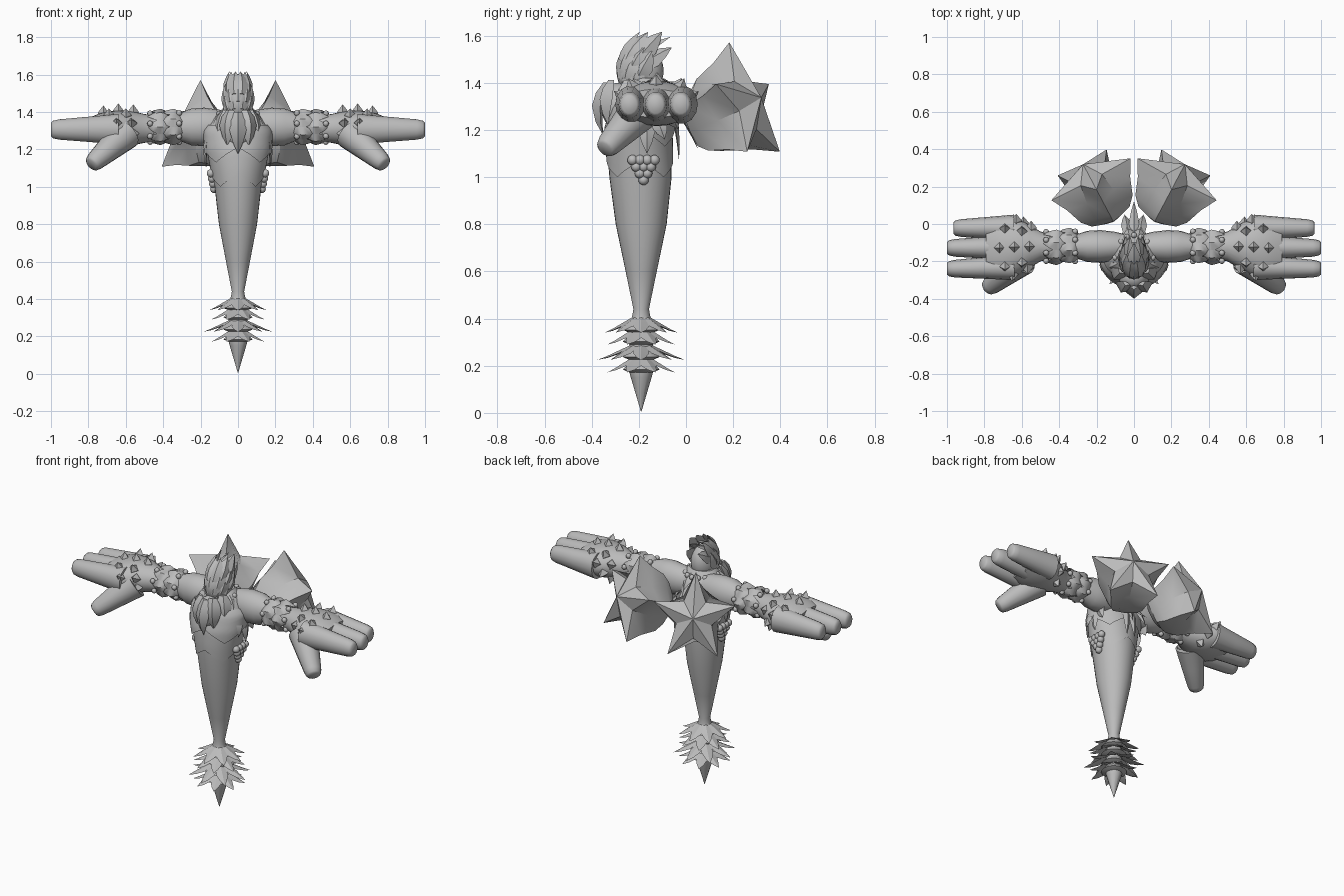
import bpy, bmesh, math
from math import sin, cos, pi, radians
from mathutils import Vector as V, Matrix

cube = bpy.data.objects.get("Cube")
if cube:
    bpy.data.objects.remove(cube)

grey = bpy.data.materials.new("plain_grey")
grey.use_nodes = True
COLOUR = (0.5, 0.5, 0.5, 1)
grey.diffuse_color = COLOUR
grey.node_tree.nodes["Principled BSDF"].inputs["Base Color"].default_value = COLOUR


def finish(name, bm, mirror=False, smooth=40):
    """Turn a bmesh into a shaded object, optionally mirrored across x."""
    bmesh.ops.recalc_face_normals(bm, faces=bm.faces)
    me = bpy.data.meshes.new(name)
    bm.to_mesh(me)
    bm.free()
    me.materials.append(grey)
    ob = bpy.data.objects.new(name, me)
    bpy.context.collection.objects.link(ob)
    if mirror:
        ob.modifiers.new("Mirror", 'MIRROR').use_mirror_merge = False
    bpy.ops.object.select_all(action='DESELECT')
    ob.select_set(True)
    bpy.context.view_layer.objects.active = ob
    if smooth:
        bpy.ops.object.shade_smooth_by_angle(angle=radians(smooth))


def loft(bm, rings, caps=True):
    """Skin a list of equal-length point loops."""
    loops = [[bm.verts.new(p) for p in r] for r in rings]
    n = len(loops[0])
    for a, b in zip(loops, loops[1:]):
        for i in range(n):
            j = (i + 1) % n
            bm.faces.new((a[i], a[j], b[j], b[i]))
    if caps:
        bm.faces.new(loops[0])
        bm.faces.new(loops[-1])


def ellipse(c, u, v, n=20):
    return [V(c) + V(u) * cos(2 * pi * i / n) + V(v) * sin(2 * pi * i / n) for i in range(n)]


def ball(bm, c, r, seg=12):
    m = Matrix.Translation(c) @ Matrix.Diagonal((*(r if isinstance(r, tuple) else (r, r, r)), 1))
    bmesh.ops.create_uvsphere(bm, u_segments=seg, v_segments=seg * 2 // 3, radius=1, matrix=m)


def leaf(bm, base, tip, out, w, th, curl=0.0):
    """Pointed, ridged leaf; positive curl flares the tip, negative bows it outwards."""
    base, tip, out = V(base), V(tip), V(out)
    d = tip - base
    side = d.cross(out).normalized()
    up = side.cross(d).normalized()
    rings = []
    for t, s in ((0, .45), (.2, .85), (.45, 1), (.75, .58), (1, .01)):
        c = base + d * t + up * curl * (t * t - t)
        rings.append([c - side * w * s, c + up * th * s, c + side * w * s, c - up * th * s * .4])
    loft(bm, rings)


def interp(table, t):
    """Linear lookup in rows sorted by their first value."""
    for a, b in zip(table, table[1:]):
        if t <= b[0]:
            k = max(0, (t - a[0]) / (b[0] - a[0]))
            return [p + (q - p) * k for p, q in zip(a[1:], b[1:])]
    return table[-1][1:]


# Tapering body: height, half width, half depth, centre y
CY = -0.19
BODY = [(.40, .04, .04, CY), (.44, .033, .033, CY), (.6, .064, .066, CY), (.8, .102, .108, CY),
        (1.0, .125, .132, -.193), (1.1, .142, .136, -.197), (1.2, .163, .136, -.197),
        (1.3, .172, .13, -.18), (1.38, .12, .1, -.165), (1.42, .08, .07, -.17)]


def body_point(z, a, grow=1.0):
    rx, ry, cy = interp(BODY, z)
    return V((rx * grow * cos(a), cy + ry * grow * sin(a), z))


bm = bmesh.new()
loft(bm, [[body_point(r[0], 2 * pi * i / 32) for i in range(32)] for r in BODY])
finish("body", bm)

# Layered collar, its zigzag hem flaring slightly away from the body
bm = bmesh.new()
for hem, drop, grow in ((1.07, .07, 1.05), (1.21, .08, 1.11)):
    rows = []
    for t in range(9):
        row = []
        for i in range(48):
            low = hem - drop * abs((i % 12) - 6) / 6
            row.append(body_point(low + (1.33 - low) * t / 8, 2 * pi * (i + 6) / 48 - pi / 2,
                                  grow - .04 * t / 8))
        rows.append(row)
    loft(bm, [[p * 1 for p in r] for r in rows], caps=False)
finish("collar", bm)

# Grape clusters on the hips
bm = bmesh.new()
for row in range(4):
    for k in range(4 - row):
        ball(bm, (.145 - row * .006, -.18 + (k - (3 - row) / 2) * .031, 1.072 - row * .028), .022)
finish("hip_grapes", bm, True)

# Tail tip and its flared tiers of leaves
bm = bmesh.new()
TAIL = ((.43, .033), (.37, .05), (.3, .05), (.24, .05), (.19, .055), (.15, .044), (.005, .001))
loft(bm, [ellipse((0, CY, z), (r, 0, 0), (0, r, 0), 12) for z, r in TAIL])
finish("tail_tip", bm)
bm = bmesh.new()
for tier, (z, r) in enumerate(((.34, .155), (.29, .155), (.225, .185), (.172, .155))):
    loft(bm, [ellipse((0, CY, z + h), (q, 0, 0), (0, q, 0), 16)
              for h, q in ((.075, .034), (.04, .052), (.012, .078), (.0, .05))])
    for i in range(8):
        a = 2 * pi * (i + .5 * (tier % 2)) / 8
        o = V((cos(a), sin(a), 0))
        c = V((0, CY, z))
        leaf(bm, c + o * .03 + V((0, 0, .065)), c + o * r, o * .3 + V((0, 0, 1)), .034, .01, .035)
finish("tail_leaves", bm, smooth=30)

# Head and the bulging face below it
bm = bmesh.new()
ball(bm, (0, -.195, 1.45), (.075, .10, .115), 24)
ball(bm, (0, -.285, 1.30), (.08, .075, .1), 24)
finish("head", bm)

# Swept-back crest leaves covering the head, closing towards a point
bm = bmesh.new()
for row in range(4):
    z = 1.375 + row * .04
    k = math.sqrt(1 - ((z - 1.45) / .125) ** 2)
    for i in range(5 + row % 2):
        a = -pi / 2 + (i - 2 - .5 * (row % 2)) * .62
        o = V((cos(a), sin(a), .25))
        p = V((.066 * k * cos(a), -.205 + .085 * k * sin(a), z))
        tip = p + V((-p.x * .2 * row, .045 + .02 * row, .115)) + o * .022
        leaf(bm, p, tip, o, .042, .02, -.01)
leaf(bm, (0, -.28, 1.48), (0, -.1, 1.605), (0, -.5, 1), .045, .02, -.05)
for s in (-1, 1):
    leaf(bm, (s * .035, -.25, 1.48), (s * .02, -.065, 1.595), (s * .5, -.5, 1), .04, .018, -.03)
    leaf(bm, (s * .05, -.2, 1.46), (s * .04, -.06, 1.55), (s, 0, .5), .04, .018, -.02)
finish("crest_leaves", bm, smooth=30)

# Plump hanging beard leaves
bm = bmesh.new()
leaf(bm, (0, -.335, 1.40), (0, -.35, 1.175), (0, -1, 0), .045, .035, -.09)
for x, y, top, low in ((.055, -.315, 1.41, 1.22), (.09, -.25, 1.41, 1.21), (.11, -.18, 1.40, 1.23)):
    for s in (-1, 1):
        leaf(bm, (s * x * .75, y, top), (s * x * 1.05, y - .015, low), (s * x * 9, -1, 0), .05, .035, -.06)
finish("beard_leaves", bm, smooth=50)

# Spiky ruff around the neck, with long leaves down the back and under the arms
bm = bmesh.new()
for row, (n, r, low) in enumerate(((14, .15, 1.31), (12, .17, 1.22))):
    for i in range(n):
        a = 2 * pi * (i + .5 * row) / n
        o = V((cos(a), sin(a), .3))
        leaf(bm, (cos(a) * .08, -.17 + sin(a) * .08, 1.40 - row * .03),
             (cos(a) * r, -.17 + sin(a) * r, low), o, .03, .014, -.04)
leaf(bm, (0, -.07, 1.33), (0, .12, 1.13), (0, 1, .4), .028, .014, .05)
for s in (-1, 1):
    for x, y, z in ((.05, .05, 1.12), (.03, -.03, 1.07)):
        leaf(bm, (s * x * .6, -.07, 1.33), (s * x, y, z), (0, 1, .4), .03, .014, -.03)
    for y, z in ((-.24, 1.16), (-.165, 1.10), (-.09, 1.16)):
        leaf(bm, (s * .15, y * .5 - .085, 1.27), (s * .17, y, z), (s, 0, 0), .036, .016, -.04)
finish("neck_ruff", bm, smooth=30)
bm = bmesh.new()
for i in range(9):
    a = pi * i / 8
    ball(bm, (.1 * cos(a), -.18 + .12 * sin(a), 1.39), .016)
finish("neck_beads", bm)

# Upper arms
AY, AZ = -.12, 1.32
bm = bmesh.new()
ARM = ((.04, .075), (.1, .092), (.18, .103), (.25, .098), (.31, .075), (.38, .062), (.5, .066))
loft(bm, [ellipse((x, AY, AZ), (0, r * .85, 0), (0, 0, r)) for x, r in ARM])
finish("upper_arms", bm, True)

# Wrist cuffs of overlapping leaves and beads
bm = bmesh.new()
for row, x in enumerate((.295, .365)):
    for i in range(7):
        a = 2 * pi * (i + .5 * row) / 7
        o = V((0, cos(a), sin(a)))
        c = V((x, AY, AZ))
        leaf(bm, c + o * .055, c + o * .07 + V((.12, 0, 0)), o, .045, .026, -.05)
finish("cuff_leaves", bm, True, 50)
bm = bmesh.new()
for x, r in ((.315, .082), (.47, .08)):
    for i in range(7):
        a = 2 * pi * (i + .25) / 7
        ball(bm, (x, AY + r * cos(a), AZ + r * sin(a)), .016, 9)
finish("cuff_beads", bm, True)

# Hands: x, half depth, half height, centre y
HAND = [(.45, .066, .07, -.12), (.5, .08, .077, -.12), (.56, .115, .09, -.12), (.62, .15, .096, -.122),
        (.68, .168, .093, -.125), (.74, .165, .08, -.128), (.79, .145, .06, -.13)]
bm = bmesh.new()
loft(bm, [ellipse((x, cy, 1.312), (0, ry, 0), (0, 0, rz), 24) for x, ry, rz, cy in HAND])
finish("palms", bm, True)


def finger(bm, a, b, r0, r1, tall=1.0):
    """Rounded digit from a to b."""
    a, b = V(a), V(b)
    d = b - a
    u = d.cross(V((0, 0, 1))).normalized()
    v = u.cross(d).normalized() * tall
    profile = [(t, r0 + (r1 - r0) * t) for t in (0, .45, .88)] + [(.97, r1 * .92), (1, r1 * .7)]
    loft(bm, [ellipse(a + d * t, u * r, v * r, 14) for t, r in profile])


bm = bmesh.new()
for y0, y1, tip in ((-.02, -.022, .965), (-.125, -.128, 1.0), (-.23, -.24, 1.0)):
    finger(bm, (.64, y0, 1.308), (tip, y1, 1.306), .07, .044, 1.18)
finger(bm, (.60, -.19, 1.285), (.785, -.345, 1.118), .088, .047)
finish("fingers", bm, True, 50)

# Square thorns over the hands: angle around the palm, positions along it
bm = bmesh.new()
THORNS = ((90, (.56, .64, .72)), (52, (.6, .69)), (128, (.6, .69)), (160, (.57, .65)),
          (20, (.55, .63)), (-18, (.59,)), (200, (.56,)), (-55, (.57,)))
for deg, xs in THORNS:
    a = radians(deg)
    for x in xs:
        ry, rz, cy = interp(HAND, x)
        p = V((x, cy + ry * cos(a), 1.312 + rz * sin(a)))
        o = V((0, cos(a) / ry, sin(a) / rz)).normalized()
        u = V((1, 0, 0))
        v = o.cross(u)
        loft(bm, [ellipse(p + o * h, u * r, v * r, 4) for h, r in ((-.015, .03), (.0, .029), (.037, .001))])
finish("hand_thorns", bm, True, 0)

# Star-faced bells on the back
bm = bmesh.new()
centre = V((.243, .264, 1.315))
normal = V((.45, .85, .34)).normalized()
across = V((.88, -.466, 0)).normalized()
rise = normal.cross(across).normalized()
rise *= math.copysign(1, rise.z)


def star(depth, tip, valley):
    """Ten-point ring, a little taller than wide."""
    return [centre + normal * depth + (across * sin(pi * i / 5) + rise * 1.08 * cos(pi * i / 5))
            * (valley if i % 2 else tip) for i in range(10)]


loft(bm, [star(-.28, .06, .055), star(-.255, .12, .105), star(-.20, .165, .135), star(-.1, .2, .135),
          star(0, .252, .11), star(.065, .004, .003)])
finish("back_stars", bm, True, 28)
